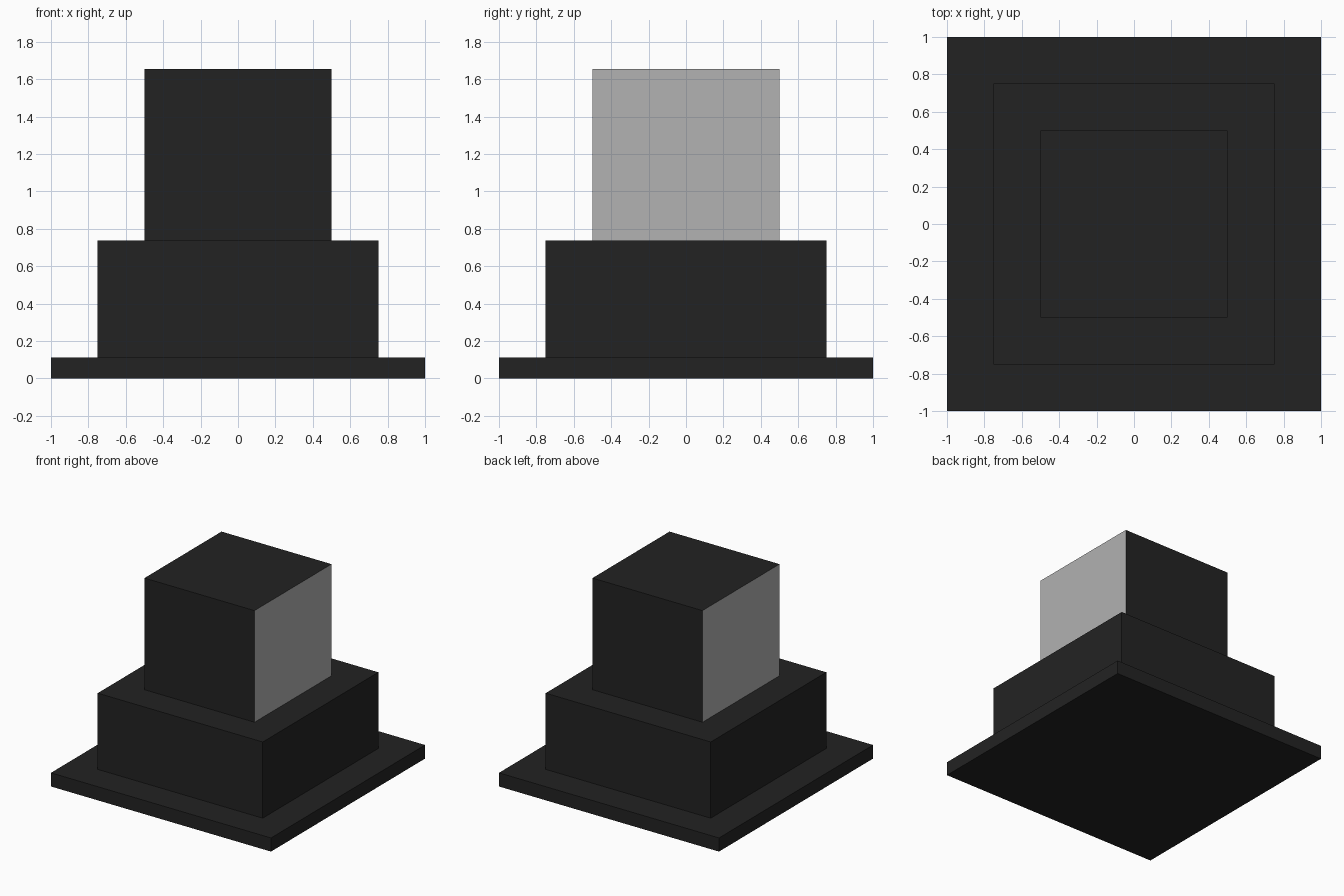
import bpy
import bmesh
from mathutils import Matrix

if "Cube" in bpy.data.objects:
    bpy.data.objects.remove(bpy.data.objects["Cube"])


def material(name, value):
    mat = bpy.data.materials.new(name)
    mat.diffuse_color = (value, value, value, 1.0)
    mat.use_nodes = True
    mat.node_tree.nodes["Principled BSDF"].inputs["Base Color"].default_value = mat.diffuse_color
    return mat


dark = material("dark_charcoal", 0.0165)
grey = material("light_grey", 0.445)


def box(name, half, z0, z1, side_panels=False):
    """Square block from z0 to z1; optionally with light faces on +x and -x."""
    bm = bmesh.new()
    bmesh.ops.create_cube(bm, size=1.0, matrix=Matrix.Translation((0, 0, (z0 + z1) / 2))
                          @ Matrix.Diagonal((2 * half, 2 * half, z1 - z0, 1)))
    bm.normal_update()
    for face in bm.faces:
        face.material_index = int(side_panels and abs(face.normal.x) > 0.9)
    mesh = bpy.data.meshes.new(name)
    bm.to_mesh(mesh)
    bm.free()
    mesh.materials.append(dark)
    if side_panels:
        mesh.materials.append(grey)
    obj = bpy.data.objects.new(name, mesh)
    bpy.context.collection.objects.link(obj)
    return obj


# Three stacked square tiers
box("base_plate", 1.0, 0.0, 0.112)
box("middle_block", 0.75, 0.112, 0.738)
box("top_block", 0.5, 0.738, 1.655, side_panels=True)
